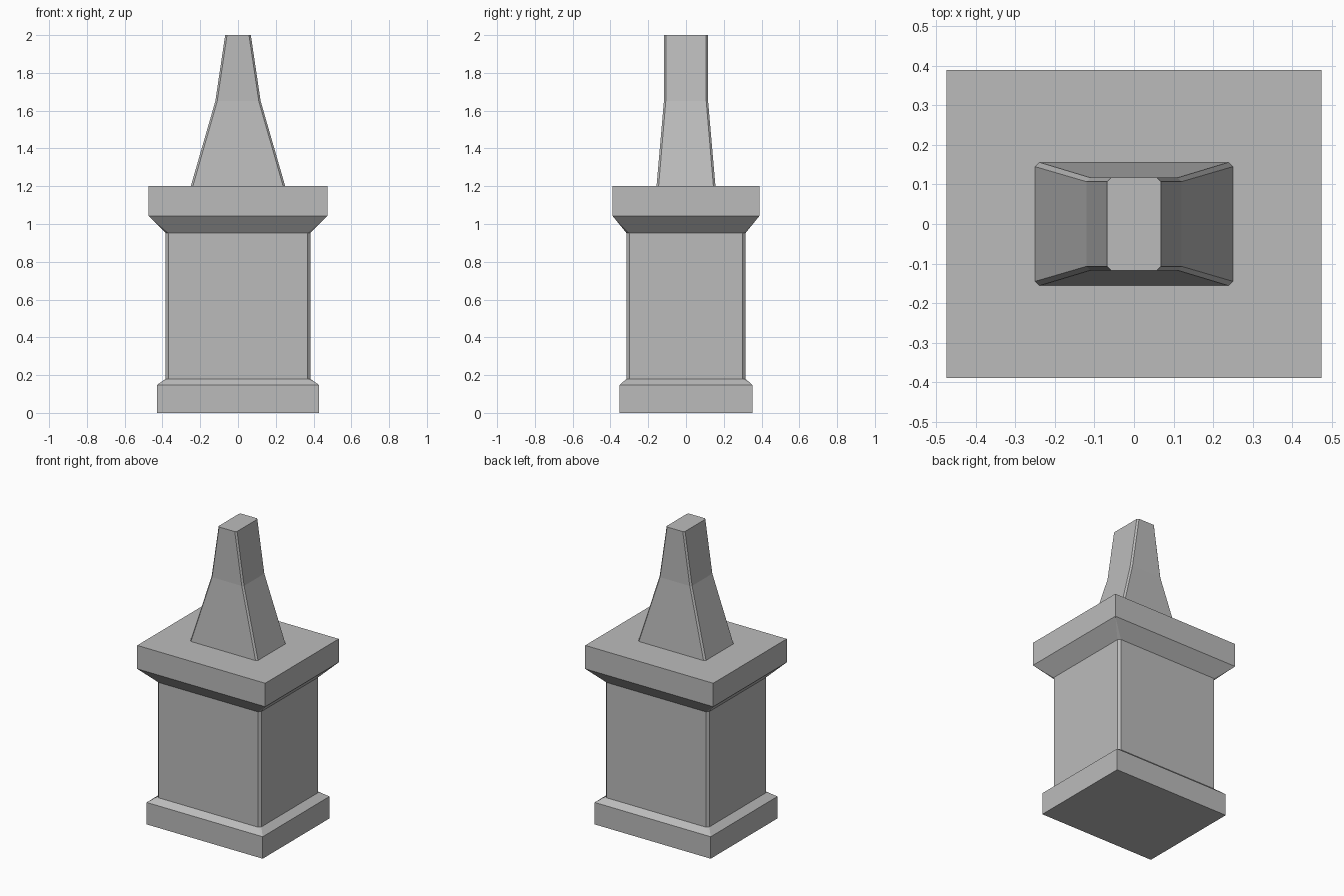
import bpy
import bmesh

if "Cube" in bpy.data.objects:
    bpy.data.objects.remove(bpy.data.objects["Cube"])

stone = bpy.data.materials.new("grey stone")
stone.use_nodes = True
GREY = (0.5, 0.5, 0.5, 1)
stone.diffuse_color = GREY
stone.node_tree.nodes["Principled BSDF"].inputs["Base Color"].default_value = GREY


def ring(bm, z, x, y, cut):
    """Rectangle with half sizes x, y and its corners cut off."""
    corners = []
    for sx, sy in ((1, 1), (-1, 1), (-1, -1), (1, -1)):
        pair = [(sx * x, sy * (y - cut)), (sx * (x - cut), sy * y)]
        corners += pair if sx * sy > 0 else pair[::-1]
    return [bm.verts.new((px, py, z)) for px, py in corners]


def loft(name, sections):
    """Closed solid through a stack of (z, half x, half y, corner cut)."""
    bm = bmesh.new()
    rings = [ring(bm, *s) for s in sections]
    for low, high in zip(rings, rings[1:]):
        for i in range(len(low)):
            j = (i + 1) % len(low)
            bm.faces.new((low[i], low[j], high[j], high[i]))
    bm.faces.new(rings[0][::-1])
    bm.faces.new(rings[-1])
    bmesh.ops.remove_doubles(bm, verts=bm.verts, dist=0.0001)
    bmesh.ops.recalc_face_normals(bm, faces=bm.faces)
    mesh = bpy.data.meshes.new(name)
    bm.to_mesh(mesh)
    bm.free()
    mesh.materials.append(stone)
    bpy.context.collection.objects.link(bpy.data.objects.new(name, mesh))


# Pedestal: plinth, chamfered shaft, flared neck and square cap
loft("pedestal", [
    (0, 0.43, 0.353, 0),
    (0.147, 0.43, 0.353, 0),
    (0.18, 0.383, 0.315, 0.015),
    (0.952, 0.383, 0.315, 0.015),
    (1.043, 0.474, 0.389, 0),
    (1.2, 0.474, 0.389, 0),
])

# Tapered spire with a break in its slope
loft("spire", [
    (1.2, 0.25, 0.156, 0.011),
    (1.65, 0.12, 0.117, 0.010),
    (2, 0.068, 0.117, 0.010),
])
